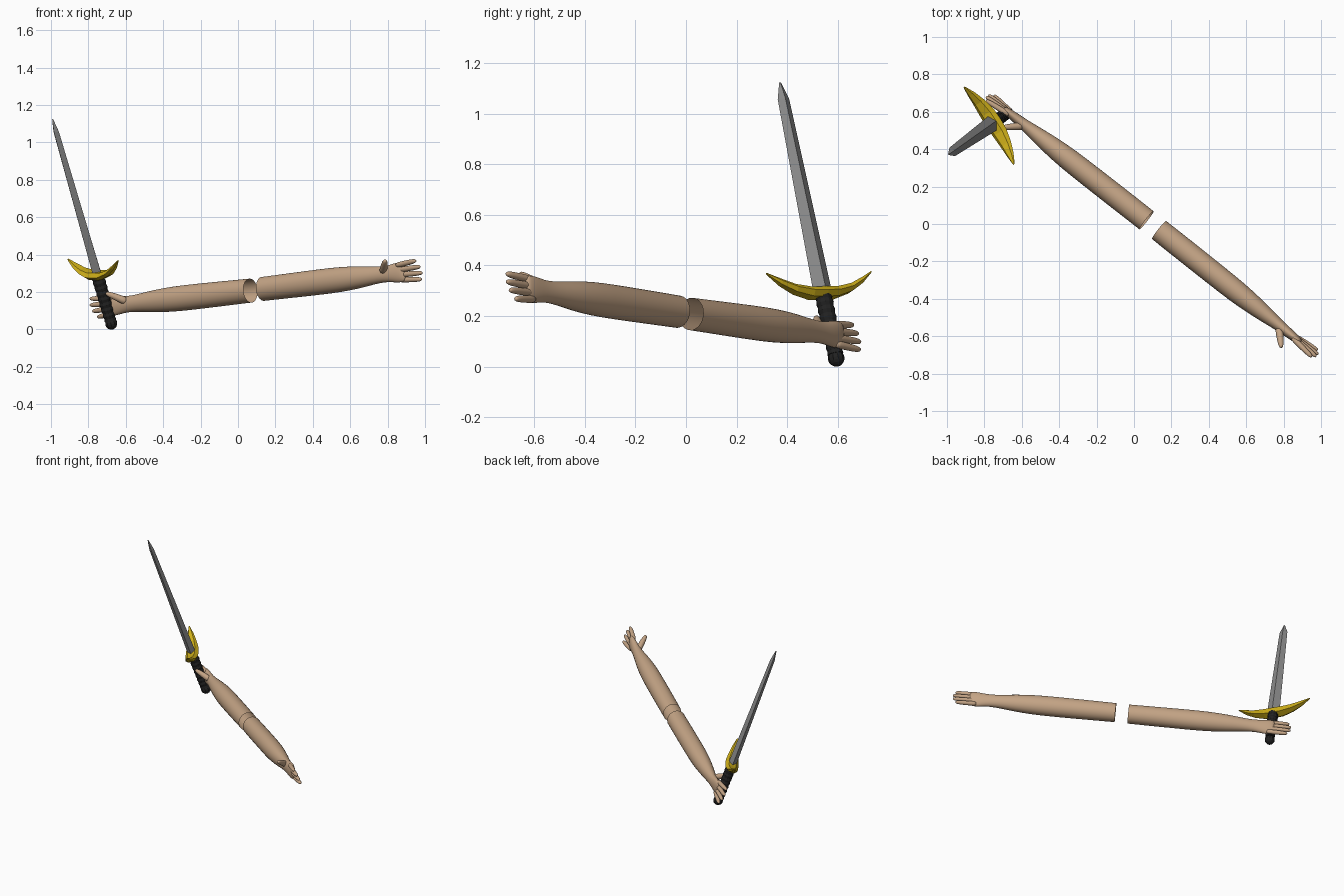
import bpy, bmesh, math
from mathutils import Vector, Matrix

cube = bpy.data.objects.get("Cube")
if cube:
    bpy.data.objects.remove(cube, do_unlink=True)


def material(name, rgb, rough=0.7):
    m = bpy.data.materials.new(name)
    m.use_nodes = True
    m.diffuse_color = (*rgb, 1)
    node = m.node_tree.nodes["Principled BSDF"]
    node.inputs["Base Color"].default_value = (*rgb, 1)
    node.inputs["Roughness"].default_value = rough
    return m


SKIN = material("skin", (0.55, 0.37, 0.235))
GOLD = material("gold yellow", (0.65, 0.45, 0.01))
STEEL = material("steel grey", (0.25, 0.25, 0.25))
BLACK = material("grip black", (0.015, 0.015, 0.015))


def frame(origin, x, y, z):
    """Matrix whose columns are the given axes."""
    m = Matrix((x, y, z)).transposed().to_4x4()
    m.translation = origin
    return m


def loft(name, rings, matrix, mat, caps=(True, True), smooth=False):
    """Skin a list of equal-sized point rings, place it and colour it."""
    bm = bmesh.new()
    loops = [[bm.verts.new(matrix @ Vector(p)) for p in ring] for ring in rings]
    n = len(loops[0])
    for a, b in zip(loops, loops[1:]):
        for i in range(n):
            j = (i + 1) % n
            bm.faces.new((a[i], a[j], b[j], b[i]))
    for wanted, loop in zip(caps, (loops[0], loops[-1])):
        if wanted:
            bm.faces.new(loop)
    bmesh.ops.recalc_face_normals(bm, faces=bm.faces)
    # open tubes: make sure the normals point away from the first ring's centre
    bm.faces.ensure_lookup_table()
    mid = sum((v.co for v in loops[0]), Vector()) / n
    if (bm.faces[0].calc_center_median() - mid).dot(bm.faces[0].normal) < 0:
        bmesh.ops.reverse_faces(bm, faces=bm.faces)
    mesh = bpy.data.meshes.new(name)
    bm.to_mesh(mesh)
    bm.free()
    mesh.materials.append(mat)
    obj = bpy.data.objects.new(name, mesh)
    bpy.context.collection.objects.link(obj)
    if smooth:
        for f in mesh.polygons:
            f.use_smooth = True
        obj.modifiers.new("smooth", 'SUBSURF').levels = 1
        obj.modifiers["smooth"].render_levels = 1
    return obj


def oval(x, half_y, half_z, y=0, z=0, n=16):
    """Oval ring across the local x axis."""
    turn = [2 * math.pi * i / n for i in range(n)]
    return [(x, y + half_y * math.cos(t), z + half_z * math.sin(t)) for t in turn]


def digit(name, a, b, r0, r1, matrix):
    """Rounded finger from a to b."""
    a, b = Vector(a), Vector(b)
    along = (b - a).normalized()
    side = along.cross(Vector((0, 0, 1))).normalized()
    up = side.cross(along)
    rings = []
    for t, k in ((0, 1), (0.3, 1), (0.5, 1.04), (0.75, 1), (0.9, 0.85), (0.98, 0.5)):
        c, r = a.lerp(b, t), (r0 + (r1 - r0) * t) * k
        rings.append([c + side * y + up * z for _, y, z in oval(0, r, r, n=10)])
    loft(name, rings, matrix, SKIN, smooth=True)


# Arm profile: distance from the open end, half depth, half height
ARM = [(0, .063, .066), (.01, .063, .066), (.2, .064, .068), (.4, .063, .070),
       (.54, .062, .069), (.67, .052, .060), (.76, .040, .048), (.84, .030, .043),
       (.89, .027, .050), (.93, .023, .056), (.96, .019, .053), (.975, .010, .044)]
FINGERS = {"index": 1.075, "middle": 1.09, "ring": 1.088, "little": 1.068}


def arm(side, origin, heading, slope):
    x = Vector((*heading, slope)).normalized()
    palm = Vector((-abs(x.y), -abs(x.x), 0)).normalized()
    up = x.cross(palm)
    up *= 1 if up.z > 0 else -1
    m = frame(origin, x, palm, up)
    loft(side + "_arm", [oval(*s) for s in ARM], m, SKIN, (False, True), True)
    for i, (name, reach) in enumerate(FINGERS.items()):
        k = 1 - i / 1.5
        digit(f"{side}_{name}_finger", (.92, .007 * k, .038 * k),
              (reach, .024 * k, .05 * k), .0165, .0135, m)
    digit(side + "_thumb", (.83, .008, .012), (.915, .088, .068), .024, .014, m)


arm("left", (.134, -.032, .217), (.783, -.622), .095)
arm("right", (.067, .02, .208), (-.788, .616), -.087)

# Sword frame: x along the guard, z toward the tip
d = Vector((-.31, -.22, 1.08)).normalized()
g = Vector((-.541, .84, .016))
g = (g - d * g.dot(d)).normalized()
SWORD = frame((-.746, .546, .27), g, d.cross(g), d)

# Blade: diamond section, height / half width / half thickness
blade = [[(w, 0, z), (0, h, z), (-w, 0, z), (0, -h, z)]
         for z, w, h in ((.02, .044, .027), (.835, .027, .015), (.905, .004, .003))]
loft("blade", blade, SWORD, STEEL)

# Guard: upswept wings, distance / bottom / top / half depth
half = [(0, 0, .042, .046), (.06, .003, .042, .044), (.13, .024, .056, .034),
        (.19, .058, .082, .022), (.246, .104, .110, .005)]
stations = [(-x, b, t, w) for x, b, t, w in reversed(half[1:])] + half
guard = []
for x, b, t, w in stations:
    c = (b + t) / 2
    guard.append([(x, w, c), (x, w * .55, t), (x, -w * .55, t),
                  (x, -w, c), (x, -w * .55, b), (x, w * .55, b)])
loft("guard", guard, SWORD, GOLD)


def turned(name, profile, sides):
    """Round part about the sword axis from (height, radius) pairs."""
    rings = [[(y, z, h) for _, y, z in oval(0, r, r, n=sides)] for h, r in profile]
    loft(name, rings, SWORD, BLACK)


# Wrapped grip and ball pommel
grip = []
for i in range(17):
    grip.append((-.235 + i * .0153, (.029 if i % 2 else .0325) + i * .0002))
turned("grip", grip, 12)
ball = [math.radians(a) for a in range(-80, 81, 20)]
turned("pommel", [(-.252 + .033 * math.sin(a), .033 * math.cos(a)) for a in ball], 10)
